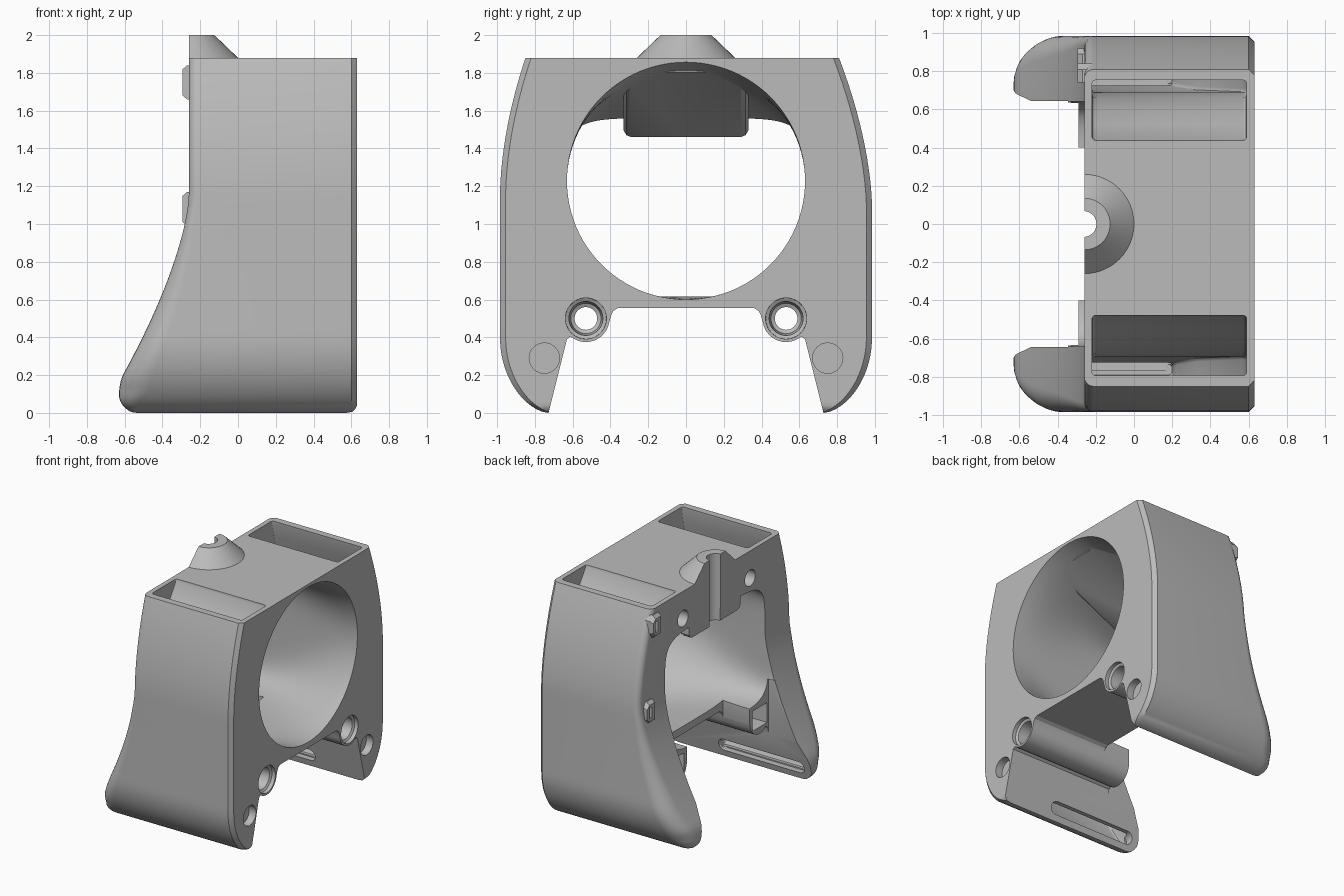
import bpy, bmesh, math

cube = bpy.data.objects.get("Cube")
if cube:
    bpy.data.objects.remove(cube, do_unlink=True)

grey = bpy.data.materials.new("plain grey")
grey.use_nodes = True
grey.diffuse_color = (0.5, 0.5, 0.5, 1)
grey.node_tree.nodes["Principled BSDF"].inputs["Base Color"].default_value = (0.5, 0.5, 0.5, 1)


def loft(name, rings):
    """Skin a list of equally long rings and cap both ends."""
    bm = bmesh.new()
    loops = [[bm.verts.new(p) for p in ring] for ring in rings]
    for low, high in zip(loops, loops[1:]):
        for i in range(len(low)):
            j = (i + 1) % len(low)
            bm.faces.new((low[i], low[j], high[j], high[i]))
    bm.faces.new(loops[0])
    bm.faces.new(loops[-1])
    bmesh.ops.recalc_face_normals(bm, faces=bm.faces)
    mesh = bpy.data.meshes.new(name)
    bm.to_mesh(mesh)
    bm.free()
    mesh.materials.append(grey)
    obj = bpy.data.objects.new(name, mesh)
    bpy.context.collection.objects.link(obj)
    return obj


def box(x, y, z):
    return loft("box", [[(x[0], y[0], h), (x[1], y[0], h), (x[1], y[1], h), (x[0], y[1], h)]
                        for h in z])


def prism_x(name, outline, a, b):
    return loft(name, [[(x, y, z) for y, z in outline] for x in (a, b)])


def circle(radius, n=48):
    return [(radius * math.cos(i * math.tau / n), radius * math.sin(i * math.tau / n))
            for i in range(n)]


def tube_x(y, z, stations):
    return loft("bore", [[(x, y + u, z + v) for u, v in circle(r)] for x, r in stations])


def tube_z(x, y, stations):
    return loft("post", [[(x + u, y + v, z) for u, v in circle(r)] for z, r in stations])


def extent(mesh):
    if not mesh.vertices:
        return [0, 0, 0]
    return [max(v.co[k] for v in mesh.vertices) - min(v.co[k] for v in mesh.vertices)
            for k in range(3)]


def combine(target, tool, operation="DIFFERENCE"):
    """Boolean that falls back to another solver if the body collapses."""
    before = extent(target.data)
    for solver in ("EXACT", "MANIFOLD", "FLOAT"):
        mod = target.modifiers.new("cut", "BOOLEAN")
        mod.operation, mod.solver, mod.object = operation, solver, tool
        bpy.context.view_layer.update()
        result = bpy.data.meshes.new_from_object(
            target.evaluated_get(bpy.context.evaluated_depsgraph_get()))
        target.modifiers.clear()
        if all(new > 0.85 * old for new, old in zip(extent(result), before)):
            target.data = result
            break
    bpy.data.objects.remove(tool, do_unlink=True)


# Outer shell: rounded sections stacked upward, flaring at the feet
def half_width(z):
    if z < 0.4:
        return 0.73 + 0.255 * max(0, 1 - ((0.4 - z) / 0.4) ** 2) ** 0.6
    return 0.985 - 0.155 * (max(0, z - 1.1) / 0.78) ** 1.8


def rear_edge(z):
    if z < 0.1:
        return -0.63 + 0.07 * (1 - z / 0.1) ** 2.5
    if z < 0.2:
        return -0.63 + 2 * (z - 0.1) ** 2
    return -0.26 - 0.35 * (max(0, 1.15 - z) / 0.95) ** 1.5


def shell_section(z):
    w, back = half_width(z), rear_edge(z)
    front = 0.6 + min(z, 0.03)
    r = min(0.04 + z, 0.05 + 0.11 * min(1, max(0, (1 - z) / 0.8)))
    half = [(front, w - 0.03), (front - 0.03, w)]
    for i in range(9):
        a = i * math.pi / 16
        half.append((back + r - r * math.sin(a), w - r + r * math.cos(a)))
    shift = -0.02 * max(0, z - 1.1) / 0.78
    ring = half + [(x, -y) for x, y in reversed(half)]
    return [(x, y + shift, z) for x, y in ring]


shroud = loft("shroud", [shell_section(1.88 * (i / 40) ** 1.5) for i in range(41)])


# Fan tunnel: round at the front, squarer and lower at the rear
def tunnel_section(x, t, width):
    top, bottom, power = 1.86 - 0.3 * t, 0.6 + 0.02 * t, 2 / (2 + 4 * t * t)
    mid, tall = (top + bottom) / 2, (top - bottom) / 2
    return [(x, width * math.copysign(abs(c) ** power, c),
             mid + tall * math.copysign(abs(s) ** power, s)) for c, s in circle(1, 96)]


tunnel = [tunnel_section(0.64 - 0.9 * i / 16, i / 16, 0.63 + 0.01 * i / 16) for i in range(17)]
tunnel.append(tunnel_section(-0.75, 1, 0.67))
combine(shroud, loft("tunnel", tunnel))

# Gap between the legs, following the round screw bosses
gap = [(0.733, -0.02), (0.63, 0.39)]
for i in range(13):
    a = math.radians(-50 - 120 * i / 12)
    gap.append((0.53 + 0.125 * math.cos(a), 0.5 + 0.125 * math.sin(a)))
gap += [(0.395, 0.52), (0.385, 0.54), (0.36, 0.555)]
combine(shroud, prism_x("gap", gap + [(-y, z) for y, z in reversed(gap)], -1, 1))
combine(shroud, box((-1, -0.05), (-0.4, 0.4), (0.4, 0.75)))
combine(shroud, box((-1, -0.29), (-0.645, 0.645), (0.3, 0.78)))

# Air ducts: height, x range, y range
duct = [(1.95, -0.22, 0.59, 0.45, 0.77), (1.86, -0.22, 0.59, 0.46, 0.775),
        (1.74, -0.22, 0.59, 0.54, 0.8), (1.6, -0.22, 0.59, 0.61, 0.84),
        (1.45, -0.22, 0.59, 0.67, 0.88), (1.2, -0.22, 0.59, 0.69, 0.92),
        (0.95, -0.23, 0.57, 0.69, 0.93), (0.4, -0.44, 0.33, 0.7, 0.92),
        (0.2, -0.54, 0.22, 0.72, 0.87), (0.06, -0.56, 0.2, 0.735, 0.79)]

for side in (-1, 1):
    rings = []
    for z, x0, x1, y0, y1 in duct:
        shift = -0.02 * max(0, z - 1.1) / 0.78
        ring = []
        # Rounded corners
        for cx, cy, start in ((x1, y1, 0), (x0, y1, 1), (x0, y0, 2), (x1, y0, 3)):
            r = 0.02
            sx, sy = (r if cx == x0 else -r), (r if cy == y0 else -r)
            for k in range(4):
                a = (start + k / 3) * math.pi / 2
                ring.append((cx + sx + r * math.cos(a),
                             side * (cy + sy + r * math.sin(a)) + shift, z))
        rings.append(ring)
    combine(shroud, loft("duct", rings))

    # Outlet slot with round ends on the inner face of the leg
    slot = [(-0.185 + math.copysign(0.335, u) + u, 0.1 + v) for u, v in circle(0.05, 24)]
    combine(shroud, loft("outlet", [[(x, side * y, z) for x, z in slot] for y in (0.6, 0.765)]))

    # Screw bore with stepped mouth, rear nut channel and magnet pocket
    y = side * 0.53
    combine(shroud, tube_x(y, 0.5, [(0.7, 0.11), (0.6, 0.108), (0.59, 0.09), (0.5, 0.085),
                                    (0.44, 0.08), (0.43, 0.06), (-0.4, 0.06)]))
    channel = sorted((side * 0.44, side * 0.625))
    combine(shroud, box((-0.4, 0.28), channel, (0.43, 0.59)))
    combine(shroud, tube_x(side * 0.75, 0.29, [(0.7, 0.08), (0.57, 0.08)]))

# Lip sloping out of the tunnel roof, and tapered cable post
lip = []
for x, low in ((0.5, 1.805), (-0.2, 1.46), (-0.258, 1.46)):
    half = [(0.29, low), (0.315, low + 0.01), (0.33, low + 0.035), (0.33, 1.85)]
    lip.append([(x, y, z) for y, z in half] + [(x, -y, z) for y, z in reversed(half)])
combine(shroud, loft("lip", lip), "UNION")
combine(shroud, tube_z(-0.26, 0, [(1.85, 0.26), (1.88, 0.26), (2, 0.135)]), "UNION")
combine(shroud, box((-1, -0.26), (-0.5, 0.5), (1.4, 2.2)))
combine(shroud, tube_z(-0.265, 0, [(1.3, 0.068), (2.2, 0.068)]))

# Blind mounting holes in the rear plate
for y in (-0.45, 0.41):
    combine(shroud, tube_x(y, 1.66, [(-0.4, 0.066), (-0.14, 0.066)]))

# Cable clips on the rear corner
parts = [shroud]
for label, y, z in (("upper", 0.79, 1.75), ("lower", 0.87, 1.08)):
    outline = [(y - 0.05, z - 0.09), (y + 0.02, z - 0.09), (y + 0.05, z - 0.05),
               (y + 0.05, z + 0.05), (y + 0.02, z + 0.09), (y - 0.05, z + 0.09)]
    # Outer end is shorter than the root
    clip = loft(label + "_cable_clip", [[(x, v, z + (w - z) * k) for v, w in outline]
                                        for x, k in ((-0.295, 0.75), (-0.27, 1), (-0.22, 1))])
    combine(clip, box((-0.4, -0.265), (y - 0.01, y + 0.02), (z - 0.045, z + 0.045)))
    parts.append(clip)

bpy.ops.object.select_all(action="DESELECT")
for part in parts:
    part.select_set(True)
bpy.context.view_layer.objects.active = shroud
bpy.ops.object.shade_smooth_by_angle(angle=math.radians(30))
